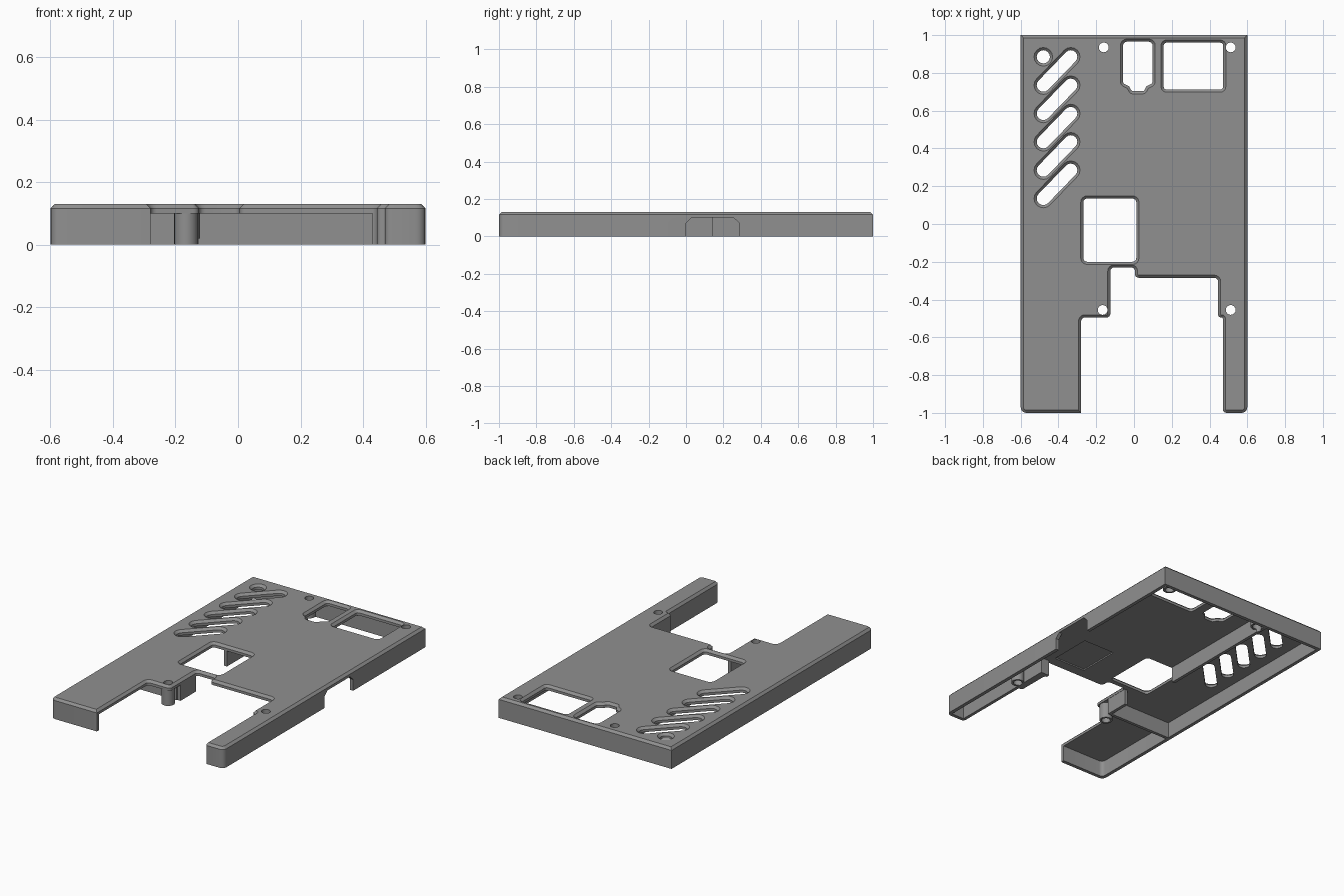
import bpy, bmesh, math
from mathutils import Vector

if "Cube" in bpy.data.objects:
    bpy.data.objects.remove(bpy.data.objects["Cube"])

TOP, UNDER, CH = 0.13, 0.1, 0.014   # top height, plate underside, edge chamfer

grey = bpy.data.materials.new("mid_grey")
grey.diffuse_color = (0.28, 0.28, 0.28, 1)
grey.use_nodes = True
grey.node_tree.nodes["Principled BSDF"].inputs["Base Color"].default_value = grey.diffuse_color


def rounded(pts, n=4):
    """Round each (x, y, radius) corner of an outline."""
    out = []
    for i, (x, y, r) in enumerate(pts):
        p = Vector((x, y))
        if r == 0:
            out.append(p)
            continue
        a = (Vector(pts[i - 1][:2]) - p).normalized()
        b = (Vector(pts[(i + 1) % len(pts)][:2]) - p).normalized()
        half = a.angle(b) / 2
        c = p + (a + b).normalized() * (r / math.sin(half))
        s, e = p + a * (r / math.tan(half)) - c, p + b * (r / math.tan(half)) - c
        turn = math.atan2(s.x * e.y - s.y * e.x, s.dot(e))
        for k in range(n + 1):
            t = turn * k / n
            out.append(c + Vector((s.x * math.cos(t) - s.y * math.sin(t),
                                   s.x * math.sin(t) + s.y * math.cos(t))))
    return out


def offset(pts, d):
    """Grow a counter-clockwise outline by d."""
    out = []
    for i, p in enumerate(pts):
        a = (p - pts[i - 1]).normalized()
        b = (pts[(i + 1) % len(pts)] - p).normalized()
        na, nb = Vector((a.y, -a.x)), Vector((b.y, -b.x))
        out.append(p + (na + nb) * (d / (1 + na.dot(nb))))
    return out


def prism(name, pts, levels):
    """Loft an outline through (z, growth) levels."""
    bm = bmesh.new()
    rings = [[bm.verts.new((p.x, p.y, z)) for p in offset(pts, d)] for z, d in levels]
    n = len(pts)
    for lo, hi in zip(rings, rings[1:]):
        for i in range(n):
            j = (i + 1) % n
            bm.faces.new((lo[i], lo[j], hi[j], hi[i]))
    bm.faces.new(rings[0][::-1])
    bm.faces.new(rings[-1])
    me = bpy.data.meshes.new(name)
    bm.to_mesh(me)
    bm.free()
    me.materials.append(grey)
    ob = bpy.data.objects.new(name, me)
    bpy.context.collection.objects.link(ob)
    return ob


def rect(x0, y0, x1, y1, r=0):
    return rounded([(x0, y0, r), (x1, y0, r), (x1, y1, r), (x0, y1, r)])


def pill(a, b, r, n=8):
    """Slot outline between two end centres."""
    a, b = Vector(a), Vector(b)
    ang = math.atan2(b.y - a.y, b.x - a.x)
    out = []
    for c, start in ((b, ang - math.pi / 2), (a, ang + math.pi / 2)):
        for k in range(n + (1 if (a - b).length > 0 else 0)):
            t = start + math.pi * k / n
            out.append(c + Vector((math.cos(t), math.sin(t))) * r)
    return out


def combine(body, tool, op):
    m = body.modifiers.new("combine", 'BOOLEAN')
    m.operation, m.object, m.solver = op, tool, 'EXACT'
    bpy.context.view_layer.update()
    dg = bpy.context.evaluated_depsgraph_get()
    result = bpy.data.meshes.new_from_object(body.evaluated_get(dg))
    body.modifiers.clear()
    body.data = result
    bpy.data.objects.remove(tool)


# Outer shell with the stepped notch at the front
outline = rounded([
    (-.6, 1, 0), (-.6, -1, .03), (-.28, -1, 0), (-.28, -.495, .02), (-.125, -.495, .02),
    (-.125, -.23, .02), (.005, -.23, .02), (.005, -.285, .02), (.445, -.285, .02),
    (.445, -.495, .016), (.47, -.495, .005), (.47, -1, .02), (.6, -1, .03), (.6, 1, 0)])
shell = prism("cover_shell", outline, [(0, 0), (TOP - CH, 0), (TOP, -CH)])

# Hollow underside: main room and the narrow right arm
room = rounded([
    (-.578, .978, 0), (-.578, -.978, .025), (-.2, -.978, 0), (-.2, -.6, 0), (.43, -.6, 0),
    (.43, -.265, 0), (.578, -.265, 0), (.578, .978, 0)])
combine(shell, prism("room", room, [(-.1, 0), (UNDER, 0)]), 'DIFFERENCE')
combine(shell, prism("arm_room", rect(.49, -.978, .577, -.2), [(-.11, 0), (UNDER - .001, 0)]),
        'DIFFERENCE')

# Inner ribs
ribs = [(-.195, .14, -.175, .99), (-.59, -.395, -.15, -.375), (-.147, -.39, -.1265, -.235)]
for r in ribs:
    combine(shell, prism("rib", rect(*r), [(0, 0), (UNDER + .01, 0)]), 'UNION')

# Screw bosses
screws = [(-.16, .935, .02), (.512, .935, .02), (-.166, -.455, 0), (.512, -.455, 0.004)]
for x, y, z in screws:
    combine(shell, prism("boss", pill((x, y), (x, y), .038, 12), [(z, 0), (UNDER + .01, 0)]), 'UNION')

# Screw holes
for x, y, z in screws:
    combine(shell, prism("screw_hole", pill((x, y), (x, y), .026), [(-.1, 0), (.2, 0)]), 'DIFFERENCE')

# Chamfered openings in the top plate
keyed = rounded([
    (-.058, .965, .02), (-.058, .745, .015), (-.025, .728, 0), (-.012, .703, .012),
    (.052, .703, .012), (.065, .728, 0), (.098, .745, .015), (.098, .965, .02)])
holes = [rect(-.268, -.2, .012, .135, .02), rect(.157, .712, .472, .96, .015), keyed,
         pill((-.48, .885), (-.48, .885), .035)]
holes += [pill((-.48, .735 - .15 * i), (-.335, .885 - .15 * i), .035) for i in range(5)]
for h in holes:
    combine(shell, prism("opening", h, [(.07, 0), (TOP - CH, 0), (TOP + .01, CH + .01)]), 'DIFFERENCE')

# Shallow recess under the plate
combine(shell, prism("recess", rect(.2, -.22, .42, .05), [(.05, 0), (UNDER + .008, 0)]), 'DIFFERENCE')

# Port cut in the right wall with sloped upper corners
port = prism("port", rect(.53, .0, .7, .285), [(-.05, 0), (.07, 0), (.0995, -.03)])
combine(shell, port, 'DIFFERENCE')

# Keep edges crisp, curves smooth
shell.select_set(True)
bpy.context.view_layer.objects.active = shell
bpy.ops.object.shade_smooth_by_angle(angle=math.radians(30))
